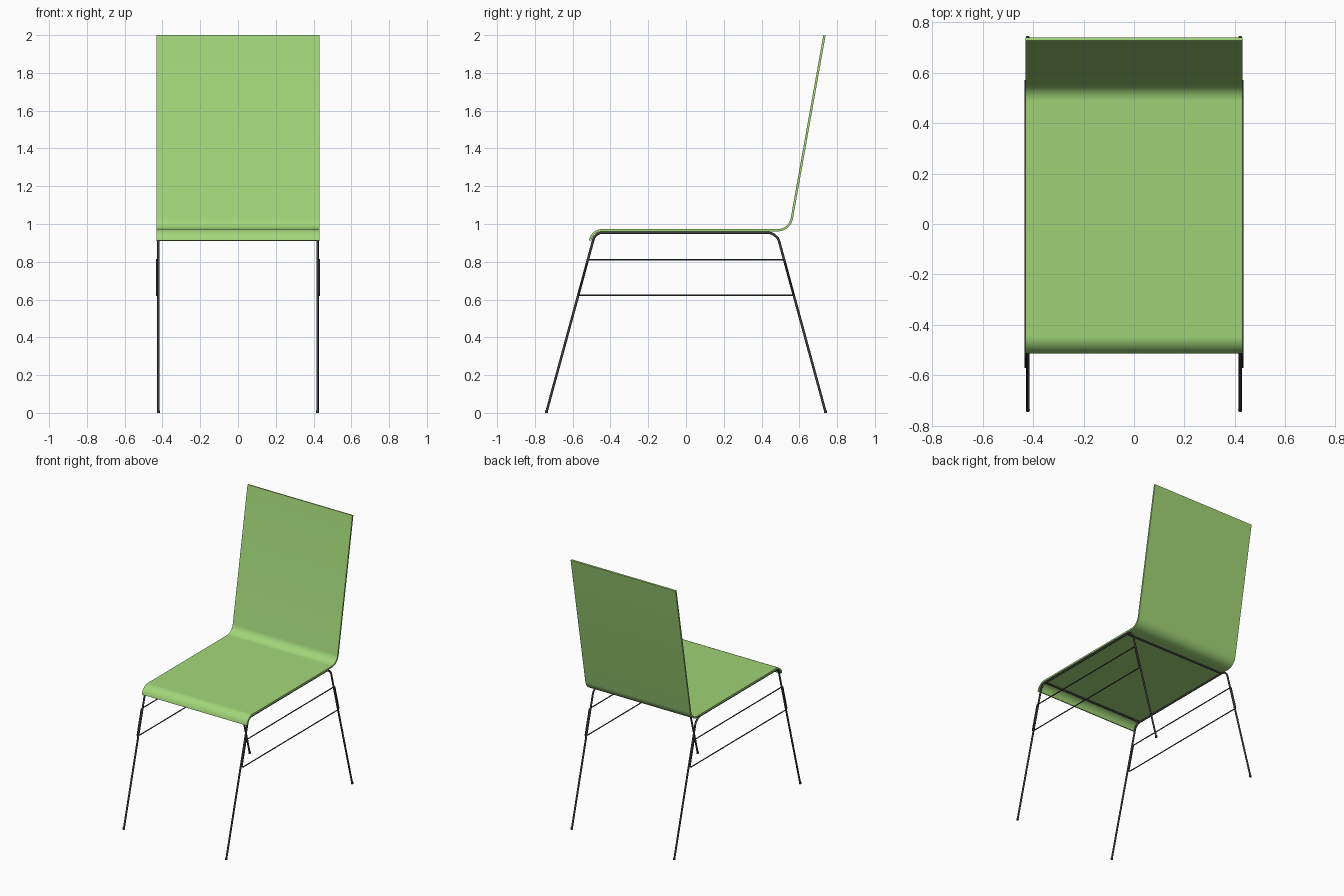
import bpy, bmesh, math
from mathutils import Vector

if "Cube" in bpy.data.objects:
    bpy.data.objects.remove(bpy.data.objects["Cube"])


def material(name, color):
    m = bpy.data.materials.new(name)
    m.diffuse_color = color
    m.use_nodes = True
    m.node_tree.nodes["Principled BSDF"].inputs["Base Color"].default_value = m.diffuse_color
    return m


GREEN = material("green_plastic", (0.36, 0.67, 0.19, 1))
DARK = material("dark_metal", (0.05, 0.05, 0.05, 1))


def rounded(points, closed=False, steps=10):
    """Points are (y, z, radius); corners with a radius become arcs."""
    out, n = [], len(points)
    for i, (y, z, r) in enumerate(points):
        p = Vector((y, z))
        if r == 0 or (not closed and i in (0, n - 1)):
            out.append(p)
            continue
        a = (Vector(points[i - 1][:2]) - p).normalized()
        b = (Vector(points[(i + 1) % n][:2]) - p).normalized()
        half = a.angle(b) / 2
        centre = p + (a + b).normalized() * (r / math.sin(half))
        t = r / math.tan(half)
        start, end = p + a * t - centre, p + b * t - centre
        sweep = start.angle(end)
        for k in range(steps + 1):
            f = k / steps
            out.append(centre + (start * math.sin((1 - f) * sweep)
                                 + end * math.sin(f * sweep)) / math.sin(sweep))
    return out


def tube(name, points, radius, closed=False):
    cu = bpy.data.curves.new(name, 'CURVE')
    cu.dimensions = '3D'
    cu.bevel_depth = radius
    cu.bevel_resolution = 4
    cu.use_fill_caps = True
    sp = cu.splines.new('POLY')
    sp.points.add(len(points) - 1)
    for q, p in zip(sp.points, points):
        q.co = (*p, 1)
    sp.use_cyclic_u = closed
    cu.materials.append(DARK)
    ob = bpy.data.objects.new(name, cu)
    bpy.context.collection.objects.link(ob)
    return ob


# Seat and backrest: one bent sheet
def bent_sheet(name, path, half_width, thickness):
    bm = bmesh.new()
    rows = []
    for i, p in enumerate(path):
        d = (path[min(i + 1, len(path) - 1)] - path[max(i - 1, 0)]).normalized()
        n = Vector((-d.y, d.x)) * thickness / 2
        rows.append([bm.verts.new((x, q.x, q.y)) for x, q in (
            (-half_width, p + n), (half_width, p + n),
            (half_width, p - n), (-half_width, p - n))])
    for a, b in zip(rows, rows[1:]):
        for k in range(4):
            j = (k + 1) % 4
            bm.faces.new((a[k], a[j], b[j], b[k]))
    bm.faces.new(rows[0])
    bm.faces.new(rows[-1])
    bmesh.ops.recalc_face_normals(bm, faces=bm.faces)
    me = bpy.data.meshes.new(name)
    bm.to_mesh(me)
    bm.free()
    me.materials.append(GREEN)
    ob = bpy.data.objects.new(name, me)
    bpy.context.collection.objects.link(ob)
    bpy.context.view_layer.objects.active = ob
    ob.select_set(True)
    bpy.ops.object.shade_smooth_by_angle(angle=math.radians(35))
    ob.select_set(False)


bent_sheet("seat_and_backrest", rounded([
    (-0.508, 0.912, 0), (-0.493, 0.967, 0.064),
    (0.549, 0.967, 0.075), (0.733, 1.999, 0)]), 0.431, 0.012)

FRAME_X, FRAME_Z, TUBE = 0.421, 0.954, 0.0065


def leg_y(z):
    return 0.74 - 0.272 * z


for side, s in (("left", -1), ("right", 1)):
    # Bent side frame: front leg, seat rail and back leg
    top = leg_y(FRAME_Z)
    path = rounded([(-leg_y(0.004), 0.004, 0), (-top, FRAME_Z, 0.05),
                    (top, FRAME_Z, 0.065), (leg_y(0.004), 0.004, 0)])
    tube(f"{side}_leg_frame", [(s * FRAME_X, *p) for p in path], TUBE)

    # Thin wire loop welded to the outside of the legs
    lo, hi = 0.622, 0.81
    loop = rounded([(-leg_y(lo), lo, 0.012), (-leg_y(hi), hi, 0.012),
                    (leg_y(hi), hi, 0.012), (leg_y(lo), lo, 0.012)], True, 5)
    tube(f"{side}_side_rail", [(s * 0.431, *p) for p in loop], 0.004, True)

    # Feet
    for end, e in (("front", -1), ("back", 1)):
        bpy.ops.mesh.primitive_cylinder_add(
            vertices=16, radius=0.008, depth=0.012,
            location=(s * FRAME_X, e * 0.738, 0.006))
        foot = bpy.context.object
        foot.name = f"{side}_{end}_foot"
        foot.data.materials.append(DARK)
        bpy.ops.object.shade_smooth_by_angle()

# Cross bars under the seat
for name, y in (("front", -0.44), ("back", 0.43)):
    tube(f"{name}_cross_bar", [(-FRAME_X, y, FRAME_Z), (FRAME_X, y, FRAME_Z)], TUBE)
